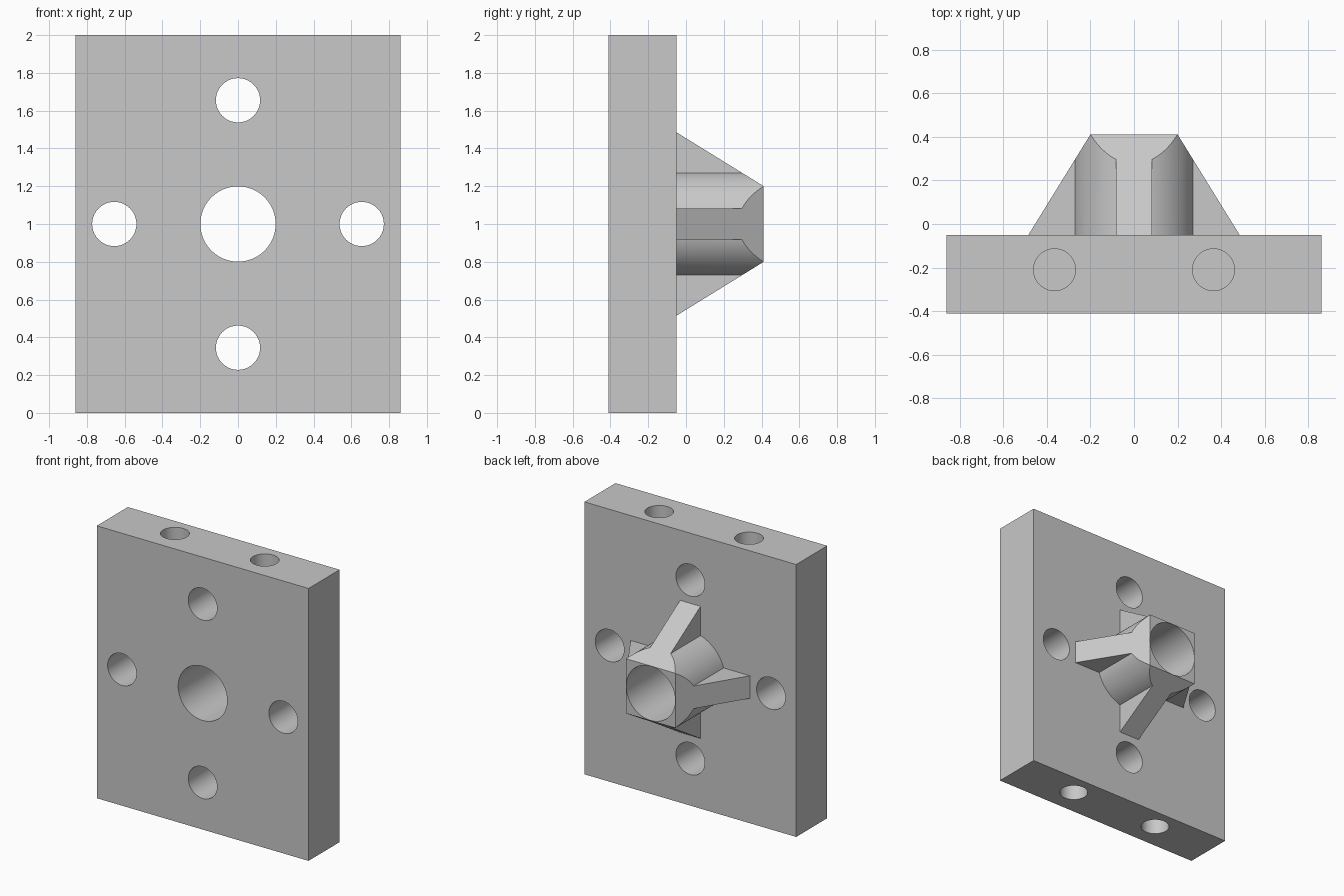
import bpy
import bmesh
from math import pi, radians
from mathutils import Matrix

if "Cube" in bpy.data.objects:
    bpy.data.objects.remove(bpy.data.objects["Cube"], do_unlink=True)

BACK, FACE, TIP = -0.41, -0.05, 0.41      # plate front, plate rear, hub end (y)
MID = 1.0                                 # height of the hub axis
ROOT = -0.15                              # hub is rooted inside the plate

grey = bpy.data.materials.new("machined grey")
grey.use_nodes = True
colour = (0.58, 0.58, 0.58, 1)
grey.diffuse_color = colour
grey.node_tree.nodes["Principled BSDF"].inputs["Base Color"].default_value = colour


def make_object(name, bm):
    bmesh.ops.recalc_face_normals(bm, faces=bm.faces)
    mesh = bpy.data.meshes.new(name)
    bm.to_mesh(mesh)
    bm.free()
    mesh.materials.append(grey)
    obj = bpy.data.objects.new(name, mesh)
    bpy.context.collection.objects.link(obj)
    return obj


def box(name, half_x, y0, y1, z0, z1):
    bm = bmesh.new()
    bmesh.ops.create_cube(bm, size=1)
    bmesh.ops.scale(bm, vec=(2 * half_x, y1 - y0, z1 - z0), verts=bm.verts)
    bmesh.ops.translate(bm, vec=(0, (y0 + y1) / 2, (z0 + z1) / 2), verts=bm.verts)
    return make_object(name, bm)


def rod(name, centre, radius, length, along_y=True):
    bm = bmesh.new()
    turn = Matrix.Rotation(pi / 2 if along_y else 0, 4, 'X')
    bmesh.ops.create_cone(bm, cap_ends=True, segments=96, radius1=radius,
                          radius2=radius, depth=length,
                          matrix=Matrix.Translation(centre) @ turn)
    return make_object(name, bm)


def combine(target, tool, operation):
    """Apply a boolean and discard the tool object."""
    tool.hide_render = True
    mod = target.modifiers.new(operation.lower(), 'BOOLEAN')
    mod.operation = operation
    mod.solver = 'EXACT'
    mod.object = tool
    graph = bpy.context.evaluated_depsgraph_get()
    graph.update()
    result = bpy.data.meshes.new_from_object(target.evaluated_get(graph))
    target.modifiers.clear()
    target.data = result
    bpy.data.objects.remove(tool, do_unlink=True)


def taper(name):
    """Square frustum that trims the hub and its ribs."""
    slope = (0.485 - 0.201) / (TIP - FACE)
    bm = bmesh.new()
    rings = []
    for y in (ROOT, TIP):
        h = 0.201 + slope * (TIP - y)
        rings.append([bm.verts.new((sx * h, y, MID + sz * h))
                      for sx, sz in ((-1, -1), (1, -1), (1, 1), (-1, 1))])
    for ring in rings:
        bm.faces.new(ring)
    for i in range(4):
        j = (i + 1) % 4
        bm.faces.new((rings[0][i], rings[0][j], rings[1][j], rings[1][i]))
    return make_object(name, bm)


# Round hub with four ribs, trimmed to a square taper
hub = rod("hub", (0, (ROOT + 0.5) / 2, MID), 0.283, 0.5 - ROOT)
RIB = 0.083
combine(hub, box("rib_across", 0.7, ROOT - 0.02, 0.55, MID - RIB, MID + RIB), 'UNION')
combine(hub, box("rib_upright", RIB, ROOT - 0.03, 0.56, MID - 0.7, MID + 0.7), 'UNION')
combine(hub, taper("hub_taper"), 'INTERSECT')

# Plate joined with the hub
block = box("mounting_block", 0.86, BACK, FACE, 0, 2)
combine(block, hub, 'UNION')

# Central bore and four mounting holes
combine(block, rod("bore", (0, 0, MID), 0.199, 2), 'DIFFERENCE')
for x, z in ((0.655, 0), (-0.655, 0), (0, 0.655), (0, -0.655)):
    combine(block, rod("mounting_hole", (x, 0, MID + z), 0.117, 2), 'DIFFERENCE')

# Blind holes in the top and bottom edges
for x in (-0.365, 0.365):
    for z in (0, 2):
        combine(block, rod("edge_hole", (x, -0.21, z), 0.096, 0.9, False), 'DIFFERENCE')

bpy.ops.object.select_all(action='DESELECT')
block.select_set(True)
bpy.context.view_layer.objects.active = block
bpy.ops.object.shade_smooth_by_angle(angle=radians(20))
